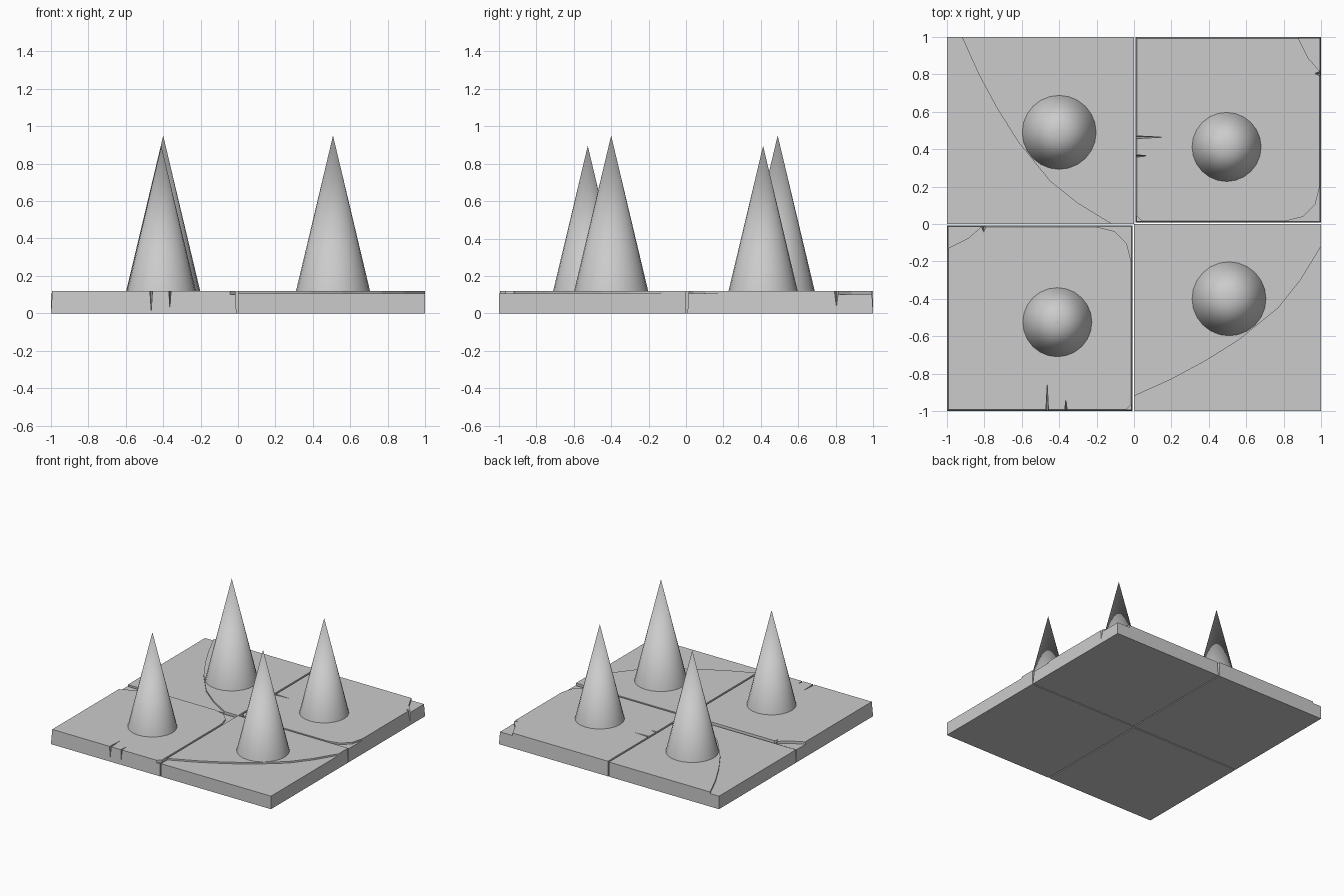
import bpy, bmesh
from math import radians

HEIGHT = 0.12
cube = bpy.data.objects.get("Cube")
if cube:
    bpy.data.objects.remove(cube, do_unlink=True)

stone = bpy.data.materials.new("stone grey")
stone.use_nodes = True
grey = (0.6, 0.6, 0.6, 1)
stone.diffuse_color = grey
stone.node_tree.nodes["Principled BSDF"].inputs["Base Color"].default_value = grey


def make_object(name, bm):
    bmesh.ops.recalc_face_normals(bm, faces=bm.faces)
    mesh = bpy.data.meshes.new(name)
    bm.to_mesh(mesh)
    bm.free()
    mesh.materials.append(stone)
    obj = bpy.data.objects.new(name, mesh)
    bpy.context.collection.objects.link(obj)
    return obj


def prism(name, outline, z0, z1):
    bm = bmesh.new()
    face = bm.faces.new([bm.verts.new((x, y, z0)) for x, y in outline])
    top = bmesh.ops.extrude_face_region(bm, geom=[face])["geom"]
    for v in top:
        if isinstance(v, bmesh.types.BMVert):
            v.co.z = z1
    return make_object(name, bm)


def wedge(x, side, width, length):
    """Tapering crack that starts at the front (-1) or back (+1) edge."""
    bm = bmesh.new()
    edge, top = side * 0.5, HEIGHT + 0.002
    for co in ((x - width, edge + side * 0.005, top), (x + width, edge + side * 0.005, top),
               (x, edge - side * length, top), (x, edge + side * 0.005, 0.004)):
        bm.verts.new(co)
    bmesh.ops.convex_hull(bm, input=bm.verts[:])
    return make_object("crack_cutter", bm)


def slab(name, size, inset):
    """Square tile whose sides lean in slightly."""
    bm = bmesh.new()
    bmesh.ops.create_cube(bm, size=1)
    for v in bm.verts:
        s = size - (2 * inset if v.co.z > 0 else 0)
        v.co.x *= s
        v.co.y *= s
        v.co.z = HEIGHT if v.co.z > 0 else 0
    return make_object(name, bm)


def carve(tile, cutters):
    bpy.context.view_layer.objects.active = tile
    for cutter in cutters:
        mod = tile.modifiers.new("carve", 'BOOLEAN')
        mod.operation = 'DIFFERENCE'
        mod.solver = 'EXACT'
        mod.object = cutter
        bpy.ops.object.modifier_apply(modifier=mod.name)
        bpy.data.objects.remove(cutter, do_unlink=True)


def place(tile, name, centre, turn):
    tile.name = name
    tile.location = (*centre, 0)
    tile.rotation_euler.z = radians(turn)


def spike(name, centre, radius, tip):
    bm = bmesh.new()
    bmesh.ops.create_cone(bm, cap_ends=True, segments=24, radius1=radius, radius2=0,
                          depth=tip - HEIGHT + 0.01)
    obj = make_object(name, bm)
    obj.location = (*centre, (tip + HEIGHT - 0.01) / 2)
    bpy.ops.object.select_all(action='DESELECT')
    obj.select_set(True)
    bpy.context.view_layer.objects.active = obj
    bpy.ops.object.shade_smooth_by_angle(angle=radians(40))


def copy_tile(tile):
    twin = tile.copy()
    bpy.context.collection.objects.link(twin)
    return twin


# Chipped tile: broken corners and two cracks
chipped = slab("chipped_tile", 0.992, 0.007)
carve(chipped, [
    prism("chip_cutter", [(-0.6, 0.37), (-0.5, 0.37), (-0.38, 0.43), (-0.3, 0.5),
                          (-0.3, 0.6), (-0.6, 0.6)], 0.1, 0.2),
    prism("worn_cutter", [(0.28, 0.6), (0.28, 0.495), (0.4, 0.465), (0.465, 0.4),
                          (0.495, 0.28), (0.6, 0.28), (0.6, 0.6)], 0.107, 0.2),
    prism("nick_cutter", [(0.455, -0.6), (0.455, -0.495), (0.495, -0.455),
                          (0.6, -0.455), (0.6, -0.6)], 0.1, 0.2),
    wedge(0.04, -1, 0.008, 0.15),
    wedge(0.14, -1, 0.008, 0.07),
    wedge(-0.3, 1, 0.018, 0.04),
])
chipped_twin = copy_tile(chipped)
place(chipped, "chipped_tile_front", (-0.504, -0.504), 0)
place(chipped_twin, "chipped_tile_back", (0.504, 0.504), -90)

# Stepped tile: one corner sunk below a curved break
stepped = slab("stepped_tile", 1.0, 0)
carve(stepped, [prism("step_cutter", [
    (-0.465, 0.6), (-0.42, 0.5), (-0.33, 0.3), (-0.23, 0.115), (-0.12, -0.06),
    (0.05, -0.27), (0.2, -0.39), (0.38, -0.5), (0.5, -0.6), (-0.6, -0.6), (-0.6, 0.6)],
    0.107, 0.2)])
stepped_twin = copy_tile(stepped)
place(stepped, "stepped_tile_back", (-0.5, 0.5), 0)
place(stepped_twin, "stepped_tile_front", (0.5, -0.5), 90)

# Spikes
spike("short_spike_front", (-0.41, -0.525), 0.187, 0.895)
spike("short_spike_back", (0.495, 0.412), 0.187, 0.895)
spike("tall_spike_back", (-0.4, 0.49), 0.2, 0.95)
spike("tall_spike_front", (0.508, -0.4), 0.2, 0.95)
